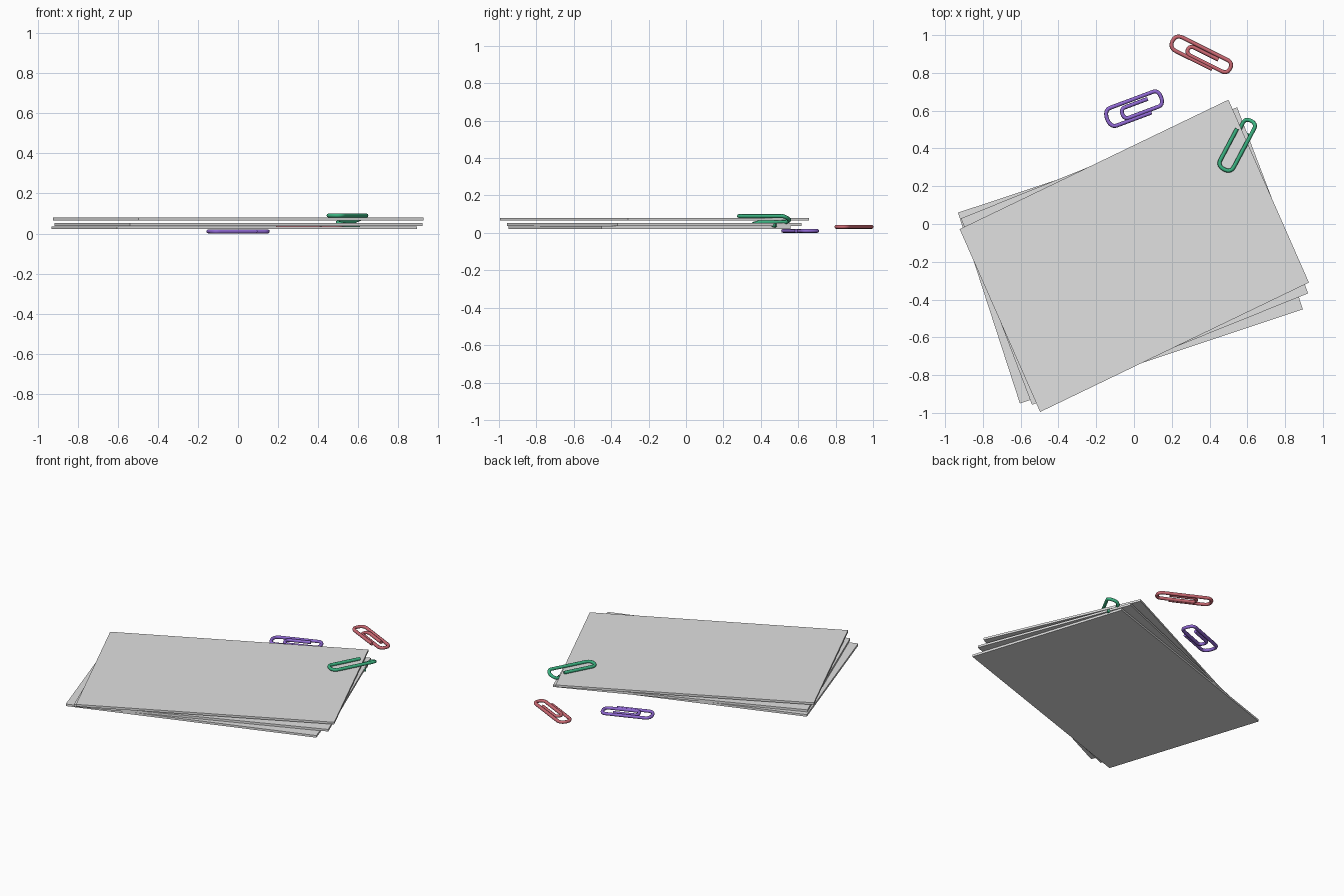
import bpy, bmesh, math
from mathutils import Vector

if "Cube" in bpy.data.objects:
    bpy.data.objects.remove(bpy.data.objects["Cube"])


def material(name, rgb):
    m = bpy.data.materials.new(name)
    m.diffuse_color = (*rgb, 1)
    m.use_nodes = True
    m.node_tree.nodes["Principled BSDF"].inputs["Base Color"].default_value = m.diffuse_color
    return m


PAPER = material("paper_grey", (0.75, 0.75, 0.75))
RED = material("clip_red", (0.60, 0.14, 0.17))
PURPLE = material("clip_purple", (0.28, 0.14, 0.65))
GREEN = material("clip_green", (0.045, 0.45, 0.22))


def sheet(name, corners, z, thick=0.014):
    """Thin slab from a four-cornered outline."""
    bm = bmesh.new()
    face = bm.faces.new([bm.verts.new((x, y, z)) for x, y in corners])
    ext = bmesh.ops.extrude_face_region(bm, geom=[face])
    top = [v for v in ext["geom"] if isinstance(v, bmesh.types.BMVert)]
    bmesh.ops.translate(bm, vec=(0, 0, thick), verts=top)
    bmesh.ops.recalc_face_normals(bm, faces=bm.faces)
    me = bpy.data.meshes.new(name)
    bm.to_mesh(me)
    bm.free()
    me.materials.append(PAPER)
    bpy.context.collection.objects.link(bpy.data.objects.new(name, me))


def bend(cu, v0, v1, depth, n=14, p=2.3):
    """Rounded U-turn from v0 to v1, reaching 'depth' past cu."""
    mid, r = (v0 + v1) / 2, (v0 - v1) / 2
    pts = []
    for i in range(n + 1):
        t = math.pi / 2 - math.pi * i / n
        c, s = max(math.cos(t), 0), math.sin(t)
        pts.append((cu + depth * c ** (2 / p),
                    mid + r * math.copysign(abs(s) ** (2 / p), s)))
    return pts


def clip(name, mat, centre, angle, su, sv, height, radius=0.0105):
    """Bent wire paper clip; height(i) gives z for fraction along the path."""
    path = [(0.085, -0.040)]
    path += bend(-0.130, -0.040, 0.040, -0.040)    # big outer bend
    path += bend(0.135, 0.040, -0.027, 0.033)      # far bend
    path += bend(-0.050, -0.027, 0.020, -0.027)    # inner bend
    path.append((0.092, 0.020))
    ca, sa = math.cos(math.radians(angle)), math.sin(math.radians(angle))
    cu = bpy.data.curves.new(name, "CURVE")
    cu.dimensions = "3D"
    cu.bevel_depth = radius
    cu.bevel_resolution = 2
    cu.use_fill_caps = True
    sp = cu.splines.new("POLY")
    sp.points.add(len(path) - 1)
    for i, (u, v) in enumerate(path):
        u, v = u * su, v * sv
        sp.points[i].co = (centre[0] + u * ca - v * sa,
                           centre[1] + u * sa + v * ca, height(i), 1)
    cu.materials.append(mat)
    ob = bpy.data.objects.new(name, cu)
    bpy.context.collection.objects.link(ob)
    bpy.ops.object.select_all(action="DESELECT")
    ob.select_set(True)
    bpy.context.view_layer.objects.active = ob
    bpy.ops.object.convert(target="MESH")
    bpy.ops.object.shade_smooth_by_angle(angle=math.radians(50))


# Fanned stack of three sheets
sheet("bottom_sheet", [(-0.604, -0.95), (0.894, -0.452), (0.566, 0.558), (-0.932, 0.06)], 0.022)
sheet("middle_sheet", [(-0.54, -0.957), (0.922, -0.367), (0.546, 0.618), (-0.916, 0.03)], 0.038)
sheet("top_sheet", [(-0.497, -0.995), (0.926, -0.31), (0.50, 0.658), (-0.923, -0.027)], 0.065)

# Loose clips
clip("red_clip", RED, (0.356, 0.893), -26.5, 1.0, 1.0, lambda i: 0.032)
clip("purple_clip", PURPLE, (0.003, 0.61), 20.5, 0.91, 1.25, lambda i: 0.0105)


# Clip on the stack: outer loop above the top sheet, inner loop below it
def hooked(i):
    if i <= 18:
        return 0.09
    if i <= 30:
        return 0.09 - 0.032 * (i - 18) / 12
    return 0.058 - 0.018 * (i - 30) / 16


clip("green_clip", GREEN, (0.546, 0.42), 62, 0.87, -1.0, hooked)
